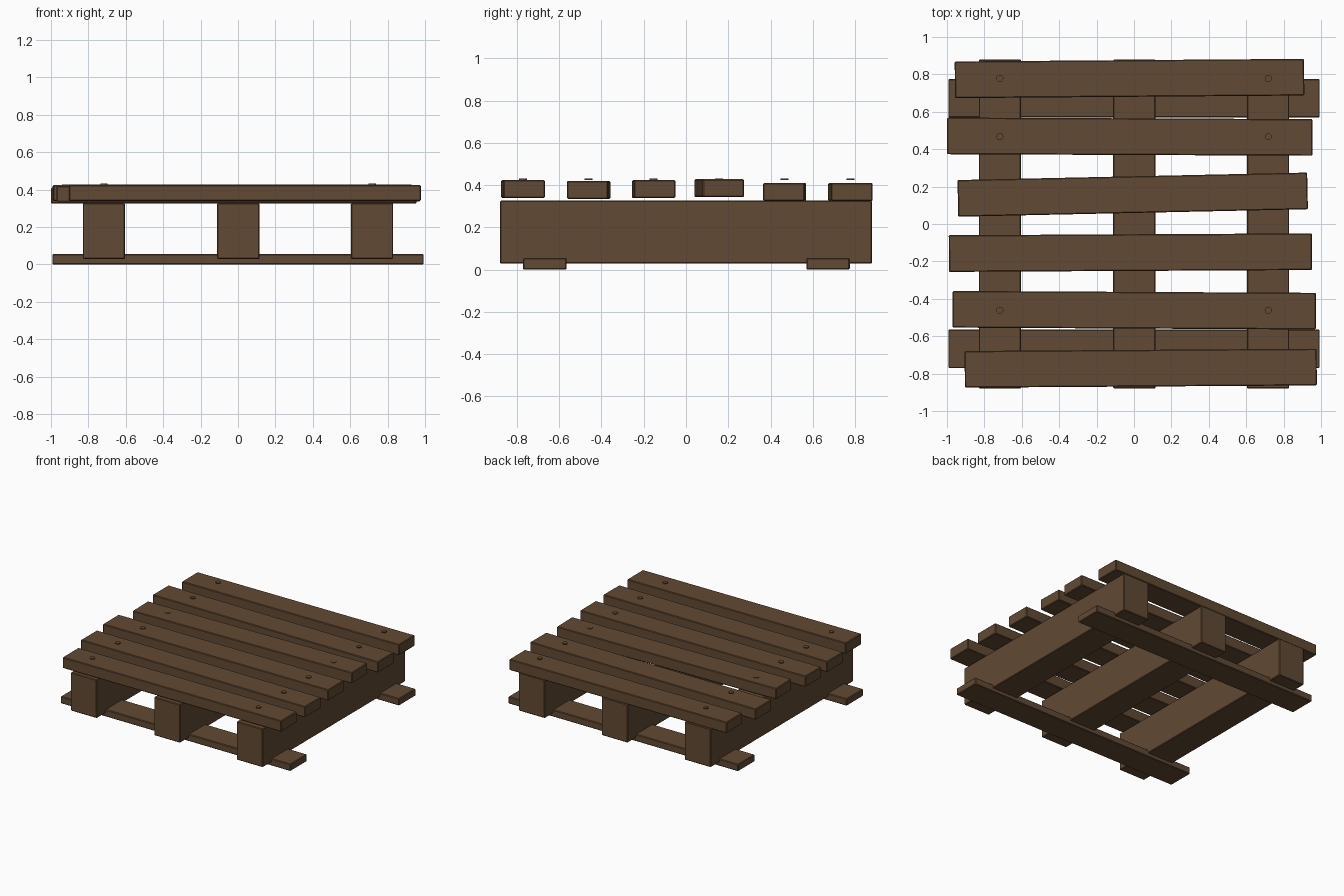
import bpy
import math

cube = bpy.data.objects.get("Cube")
if cube:
    bpy.data.objects.remove(cube, do_unlink=True)

# Weathered brown wood
wood = bpy.data.materials.new("brown_wood")
wood.use_nodes = True
wood.diffuse_color = (0.12, 0.067, 0.033, 1)
wood.node_tree.nodes["Principled BSDF"].inputs["Base Color"].default_value = wood.diffuse_color


def plank(name, x, y, z, turn=0.0, bevel=0.005):
    """Box spanning the x, y and z ranges, turned about its own centre."""
    spans = (x, y, z)
    bpy.ops.mesh.primitive_cube_add(size=1, location=[sum(s) / 2 for s in spans])
    board = bpy.context.object
    board.name = name
    board.scale = [s[1] - s[0] for s in spans]
    bpy.ops.object.transform_apply(location=False, rotation=False, scale=True)
    board.rotation_euler.z = turn
    board.data.materials.append(wood)
    edge = board.modifiers.new("worn_edges", "BEVEL")
    edge.width = bevel
    edge.segments = 1
    return board


# Three bearers running front to back
for name, x in (("right", -0.717), ("middle", 0.002), ("left", 0.717)):
    plank(f"{name}_bearer", (x - 0.113, x + 0.113), (-0.88, 0.88), (0.028, 0.327))

# Two bottom boards
for name, y in (("front", -0.668), ("back", 0.672)):
    plank(f"{name}_bottom_board", (-0.993, 0.993), (y - 0.103, y + 0.103), (0, 0.055))

# Uneven top slats: left end, right end, centre y, rise along length, top height
slats = [
    (-0.905, 0.977, -0.771, 0.012, 0.424),
    (-0.97, 0.973, -0.461, -0.010, 0.420),
    (-0.99, 0.952, -0.153, 0.010, 0.424),
    (-0.942, 0.928, 0.157, 0.040, 0.428),
    (-1.0, 0.954, 0.467, -0.008, 0.410),
    (-0.958, 0.91, 0.778, 0.014, 0.410),
]
for i, (x0, x1, y, rise, top) in enumerate(slats, 1):
    plank(f"top_slat_{i}", (x0, x1), (y - 0.098, y + 0.098), (top - 0.085, top),
          math.atan2(rise, x1 - x0))

    # Flat nail heads near both ends
    for side, x in (("right", -0.717), ("left", 0.718)):
        bpy.ops.mesh.primitive_cylinder_add(vertices=12, radius=0.019, depth=0.007,
                                            location=(x, y, 0.4285))
        nail = bpy.context.object
        nail.name = f"{side}_nail_head_{i}"
        nail.data.materials.append(wood)
